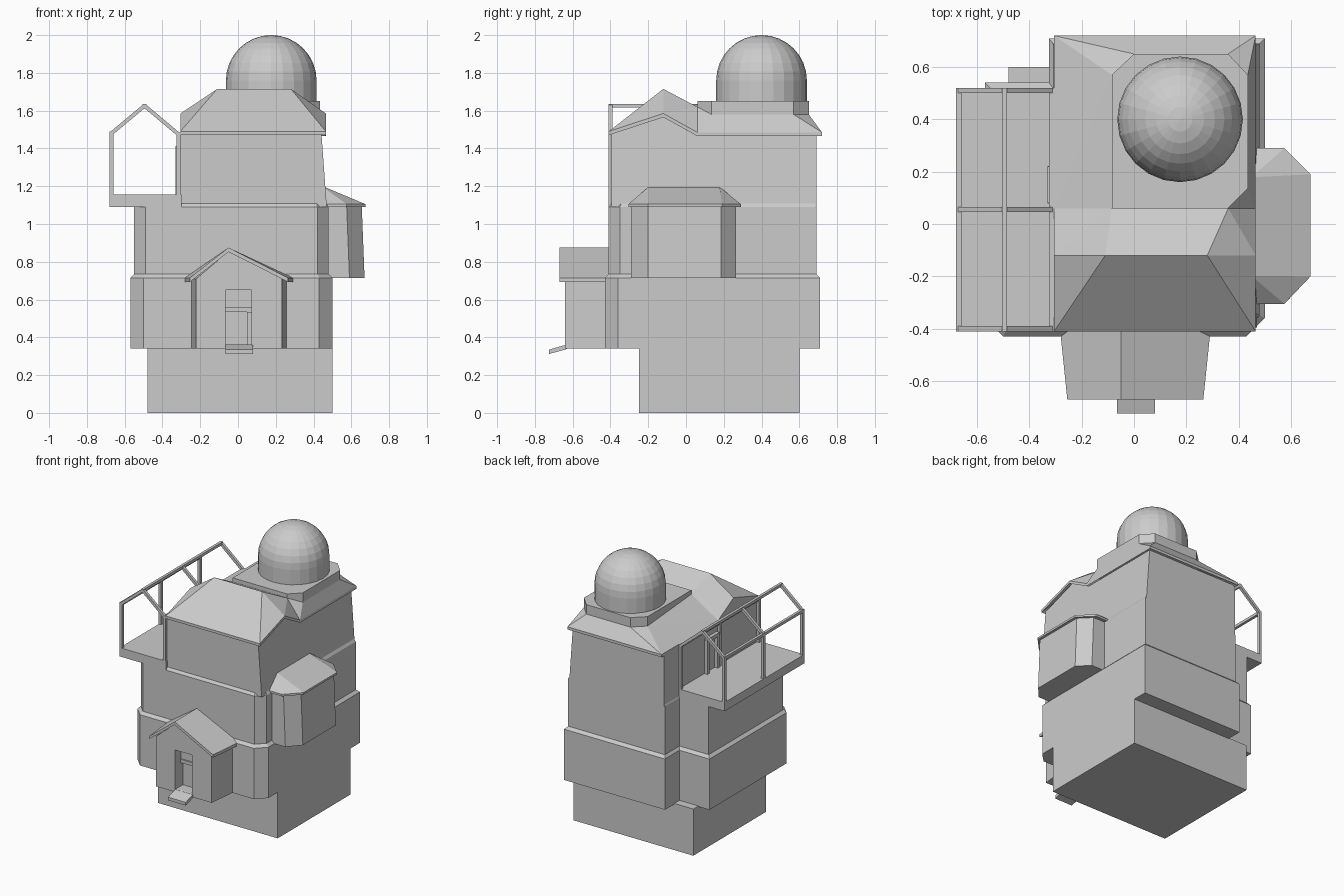
import bpy, bmesh, math
from mathutils import Vector

if "Cube" in bpy.data.objects:
    bpy.data.objects.remove(bpy.data.objects["Cube"])


def mesh_object(name, verts, faces):
    mesh = bpy.data.meshes.new(name)
    bm = bmesh.new()
    vs = [bm.verts.new(v) for v in verts]
    for f in faces:
        bm.faces.new([vs[i] for i in f])
    bmesh.ops.recalc_face_normals(bm, faces=bm.faces)
    bm.to_mesh(mesh)
    bm.free()
    ob = bpy.data.objects.new(name, mesh)
    bpy.context.collection.objects.link(ob)
    return ob


def loft(name, rings):
    """Closed solid through rings of equal point count."""
    n = len(rings[0])
    faces = [list(range(n)), [n * (len(rings) - 1) + i for i in range(n)]]
    for r in range(len(rings) - 1):
        for i in range(n):
            j = (i + 1) % n
            faces.append([r * n + i, r * n + j, (r + 1) * n + j, (r + 1) * n + i])
    return mesh_object(name, [p for ring in rings for p in ring], faces)


def at_z(pts, z):
    return [(x, y, z) for x, y in pts]


def at_y(pts, y):
    return [(x, y, z) for x, z in pts]


def box(name, x0, x1, y0, y1, z0, z1):
    q = [(x0, y0), (x1, y0), (x1, y1), (x0, y1)]
    return loft(name, [at_z(q, z0), at_z(q, z1)])


def bar(name, p, q, w=0.02):
    p, q = Vector(p), Vector(q)
    d = (q - p).normalized()
    a = Vector((0, 1, 0)) if abs(d.y) < 0.5 else Vector((1, 0, 0))
    b = d.cross(a)
    h = w / 2
    sq = [a * h + b * h, a * h - b * h, -a * h - b * h, -a * h + b * h]
    return loft(name, [[p + s for s in sq], [q + s for s in sq]])


def footprint(x0, x1, y0, y1, c, xn, yn):
    """Front corners chamfered, back left corner notched."""
    return [(x0 + c, y0), (x1 - c, y0), (x1, y0 + c), (x1, y1),
            (xn, y1), (xn, yn), (x0, yn), (x0, y0 + c)]


# Base and the two lower storeys with sloping ledges
box("base", -0.48, 0.50, -0.25, 0.60, 0, 0.345)
lower = footprint(-0.57, 0.50, -0.43, 0.71, 0.07, -0.325, 0.54)
middle = footprint(-0.55, 0.48, -0.41, 0.69, 0.06, -0.31, 0.52)
ledge = footprint(-0.53, 0.465, -0.39, 0.68, 0.05, -0.30, 0.50)
loft("lower_storeys", [at_z(lower, 0.34), at_z(lower, 0.715), at_z(middle, 0.735),
                       at_z(middle, 1.09), at_z(ledge, 1.115)])

# Top storey, gabled ends, right wall leaning inward
prof = [(-0.395, 1.09), (-0.395, 1.475), (-0.12, 1.57), (0.06, 1.475), (0.69, 1.475), (0.69, 1.09)]
loft("top_storey", [[(-0.305, y, z) for y, z in prof],
                    [(0.47 if z < 1.2 else 0.442, y, z) for y, z in prof]])

# Main roof: half-hipped front ridge joined to a low skirt round the dome plinth
roof_v = [(-0.305, -0.41, 1.49), (0.465, -0.41, 1.49), (-0.305, -0.12, 1.585),
          (0.465, -0.12, 1.585), (-0.11, -0.12, 1.715), (0.28, -0.12, 1.715),
          (-0.305, 0.06, 1.485), (0.465, 0.06, 1.485), (-0.085, 0.06, 1.62),
          (0.36, 0.06, 1.62), (-0.085, 0.57, 1.58), (0, 0.65, 1.58),
          (0.36, 0.65, 1.58), (0.435, 0.57, 1.58), (0.435, 0.135, 1.58),
          (-0.305, 0.72, 1.485), (0.465, 0.72, 1.485)]
roof_f = [(0, 1, 5, 4), (0, 4, 2), (1, 3, 5), (2, 4, 8), (2, 8, 6), (3, 7, 9), (3, 9, 5),
          (4, 5, 9, 8), (6, 8, 10), (6, 10, 15), (15, 10, 11), (15, 11, 12, 16),
          (16, 12, 13), (16, 13, 14, 7), (7, 14, 9), (8, 9, 14, 13, 12, 11, 10)]
# underside is the same sheet dropped by the eave thickness, with a rim between
n = len(roof_v)
rim = [0, 1, 3, 7, 16, 15, 6, 2]
roof_all = roof_v + [(x, y, z - 0.02) for x, y, z in roof_v]
roof_faces = roof_f + [[i + n for i in f] for f in roof_f]
for a, b in zip(rim, rim[1:] + rim[:1]):
    roof_faces.append([a, b, b + n, a + n])
mesh_object("main_roof", roof_all, roof_faces)

# Dome and plinth
plinth = [(-0.085, 0.06), (0.36, 0.06), (0.435, 0.135), (0.435, 0.57),
          (0.36, 0.65), (0, 0.65), (-0.085, 0.57)]
loft("dome_plinth", [at_z(plinth, 1.56), at_z(plinth, 1.65)])


def circle(r, z, n=24):
    return [(0.176 + r * math.cos(2 * math.pi * i / n),
             0.40 + r * math.sin(2 * math.pi * i / n), z) for i in range(n)]


rings = [circle(0.24, 1.64)]
for k in range(8):
    t = math.pi / 2 * k / 8
    rings.append(circle(0.24 * math.cos(t), 1.76 + 0.24 * math.sin(t)))
rings.append(circle(0.004, 2.0))
loft("dome", rings)

# Bay on the right side
def bay(x_in, x_mid, x_out, y0, y1, y2, y3):
    return [(x_in, y0), (x_mid, y0), (x_out, y1), (x_out, y2), (x_mid, y3), (x_in, y3)]


loft("bay_walls", [at_z(bay(0.44, 0.59, 0.67, -0.29, -0.20, 0.185, 0.265), 0.715),
                   at_z(bay(0.44, 0.575, 0.655, -0.29, -0.20, 0.185, 0.265), 1.10)])
eave = bay(0.44, 0.575, 0.675, -0.305, -0.20, 0.19, 0.29)
loft("bay_roof", [at_z(eave, 1.09), at_z(eave, 1.105),
                  at_z(bay(0.44, 0.45, 0.46, -0.20, -0.199, 0.179, 0.18), 1.195)])

# Entrance porch, narrowing toward the front
def gable(x0, x1):
    return [(x0, 0.34), (x0, 0.71), (-0.05, 0.855), (x1, 0.71), (x1, 0.34)]


def chevron(x0, x1):
    return [(x0, 0.715), (-0.05, 0.875), (x1, 0.715), (x1, 0.693), (-0.05, 0.852), (x0, 0.693)]


porch = loft("porch_walls", [at_y(gable(-0.222, 0.233), -0.64), at_y(gable(-0.25, 0.26), -0.40)])
loft("porch_roof", [at_y(chevron(-0.255, 0.265), -0.67), at_y(chevron(-0.283, 0.293), -0.40)])

# Doorway recess, panels and sloping step
cutter = box("doorway_cutter", -0.065, 0.072, -0.70, -0.55, 0.36, 0.65)
cutter.hide_render = True
cutter.hide_viewport = True
mod = porch.modifiers.new("doorway", 'BOOLEAN')
mod.object = cutter
mod.operation = 'DIFFERENCE'
mod.solver = 'EXACT'
box("door_upper_panel", -0.065, 0.072, -0.57, -0.54, 0.535, 0.65)
box("door_rail", -0.065, 0.072, -0.58, -0.54, 0.535, 0.56)
box("door_side_panel", 0.048, 0.072, -0.60, -0.54, 0.36, 0.535)
step = [(-0.725, 0.312), (-0.725, 0.335), (-0.63, 0.362), (-0.63, 0.338)]
loft("door_step", [[(x, y, z) for y, z in step] for x in (-0.065, 0.08)])

# Side terrace with house-shaped frames and rails
box("terrace_floor", -0.68, -0.30, -0.41, 0.52, 1.09, 1.155)
frame = [(-0.67, 1.15), (-0.67, 1.48), (-0.495, 1.626), (-0.315, 1.475), (-0.315, 1.15)]
for y in (-0.40, 0.055, 0.51):
    for (xa, za), (xb, zb) in zip(frame, frame[1:]):
        bar("terrace_frame", (xa, y, za), (xb, y, zb))
for x, z in frame[1:4]:
    bar("terrace_rail", (x, -0.41, z), (x, 0.52, z))

# Terrace door surround
for y in (0.09, 0.21):
    bar("terrace_door_post", (-0.318, y, 1.15), (-0.318, y, 1.40), 0.025)
bar("terrace_door_lintel", (-0.318, 0.08, 1.40), (-0.318, 0.22, 1.40), 0.025)
